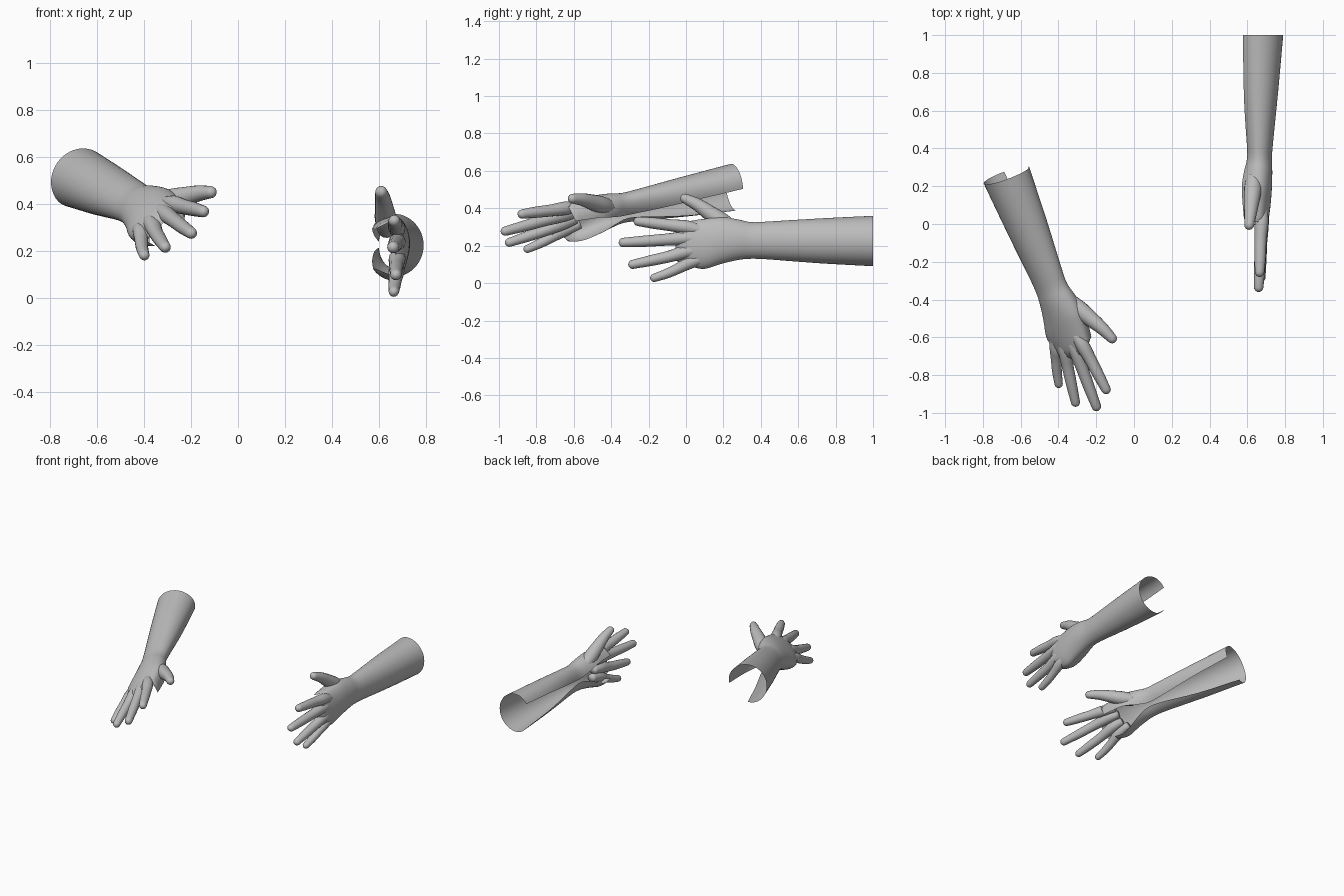
import bpy, bmesh, math
from mathutils import Vector, Matrix

if "Cube" in bpy.data.objects:
    bpy.data.objects.remove(bpy.data.objects["Cube"])

skin = bpy.data.materials.new("plain_grey")
skin.diffuse_color = (0.5, 0.5, 0.5, 1)
skin.use_nodes = True
skin.node_tree.nodes["Principled BSDF"].inputs["Base Color"].default_value = skin.diffuse_color


def smooth_path(points, steps):
    """Catmull-Rom interpolation of tuples of any length."""
    pts = [Vector(p) for p in points]
    pts = [pts[0] * 2 - pts[1]] + pts + [pts[-1] * 2 - pts[-2]]
    out = []
    for a, b, c, d in zip(pts, pts[1:], pts[2:], pts[3:]):
        for i in range(steps):
            t = i / steps
            out.append((b * 2 + (c - a) * t + (a * 2 - b * 5 + c * 4 - d) * t * t
                        + (b * 3 - a - c * 3 + d) * t ** 3) * 0.5)
    out.append(pts[-2])
    return out


def finish(bm, name, matrix, closed):
    bm.transform(matrix)
    if closed:
        bmesh.ops.recalc_face_normals(bm, faces=bm.faces)
    elif matrix.determinant() < 0:
        bmesh.ops.reverse_faces(bm, faces=bm.faces)
    mesh = bpy.data.meshes.new(name)
    bm.to_mesh(mesh)
    bm.free()
    mesh.materials.append(skin)
    for f in mesh.polygons:
        f.use_smooth = True
    obj = bpy.data.objects.new(name, mesh)
    bpy.context.collection.objects.link(obj)
    return obj


# Open sleeve: y, centre z, half height, back depth, palm depth, slit half-angle
SHELL = [
    (1.00, .005, .135, .130, .108, 40),
    (0.70, .006, .119, .103, .090, 29),
    (0.45, .008, .102, .078, .066, 12),
    (0.35, .008, .098, .070, .062, 8),
    (0.28, .012, .108, .072, .080, 16),
    (0.19, .008, .125, .070, .105, 32),
    (0.10, -.010, .134, .063, .110, 40),
    (0.03, -.010, .124, .054, .105, 42),
]
# Knuckle edge closing the back of the hand over the finger roots
KNUCKLES = [
    (0.01, -.008, .119, .051, .050, 88),
    (-.03, -.004, .110, .040, .030, 90),
    (-.055, .000, .098, .010, .010, 90),
]


def build_shell(name, matrix, segments=36):
    bm = bmesh.new()
    rings = []
    for y, cz, h, back, palm, slit in smooth_path(SHELL, 4) + [Vector(k) for k in KNUCKLES]:
        ring = []
        for i in range(segments + 1):
            ang = math.radians(slit + (360 - 2 * slit) * i / segments)
            c = math.cos(ang)
            ring.append(bm.verts.new((-c * (palm if c > 0 else back), y,
                                      cz + h * math.sin(ang))))
        rings.append(ring)
    for a, b in zip(rings, rings[1:]):
        for i in range(segments):
            bm.faces.new((a[i], b[i], b[i + 1], a[i + 1]))
    finish(bm, name, matrix, False)


# Digit paths: x, y, z, radius
DIGITS = {
    "thumb": [(-.025, .25, .070, .040), (-.030, .19, .110, .047), (-.036, .13, .152, .042),
              (-.043, .06, .200, .034), (-.050, -.005, .232, .026)],
    "index_finger": [(.022, .09, .060, .025), (.016, .01, .078, .036), (.010, -.08, .089, .032),
                     (.008, -.17, .100, .030), (.005, -.255, .110, .025)],
    "middle_finger": [(.022, .09, .015, .025), (.018, .01, .020, .036), (.012, -.11, .012, .032),
                      (.006, -.22, .004, .030), (.000, -.335, -.003, .025)],
    "ring_finger": [(.022, .09, -.040, .025), (.018, .01, -.050, .036), (.014, -.09, -.078, .031),
                    (.013, -.18, -.098, .029), (.012, -.285, -.120, .024)],
    "little_finger": [(.016, .12, -.080, .025), (.014, .03, -.106, .034), (.010, -.03, -.136, .029),
                      (.006, -.10, -.168, .026), (.003, -.170, -.192, .022)],
}


def build_digit(name, path, matrix, sides=16):
    bm = bmesh.new()
    pts = smooth_path(path, 4)
    centres = [Vector(p[:3]) for p in pts]
    radii = [p[3] for p in pts]
    # Rounded fingertip
    tip, r = centres[-1], radii[-1]
    forward = (centres[-1] - centres[-2]).normalized()
    for deg in (25, 50, 72, 85):
        centres.append(tip + forward * r * math.sin(math.radians(deg)))
        radii.append(r * math.cos(math.radians(deg)))
    rings = []
    for i, (c, rad) in enumerate(zip(centres, radii)):
        d = (centres[min(i + 1, len(centres) - 1)] - centres[max(i - 1, 0)]).normalized()
        u = Vector((1, 0, 0))
        u = (u - d * u.dot(d)).normalized()
        v = d.cross(u)
        rings.append([bm.verts.new(c + (u * math.cos(t) + v * math.sin(t)) * rad)
                      for t in (2 * math.pi * k / sides for k in range(sides))])
    for a, b in zip(rings, rings[1:]):
        for k in range(sides):
            n = (k + 1) % sides
            bm.faces.new((a[k], a[n], b[n], b[k]))
    bm.faces.new(rings[0])
    bm.faces.new(rings[-1])
    finish(bm, name, matrix, True)


# Pose of the level arm, and of the mirrored, turned arm
left_pose = Matrix.Translation((.66, 0, .22))
reach = Vector((.358, -.918, -.168)).normalized()
thumb_side = Vector((.734, .165, .66))
thumb_side = (thumb_side - reach * thumb_side.dot(reach)).normalized()
palm_side = thumb_side.cross(reach)
turn = Matrix((palm_side, -reach, thumb_side)).transposed().to_4x4()
right_pose = Matrix.Translation((-.317, -.658, .336)) @ turn @ Matrix.Scale(-1, 4, (1, 0, 0))

for side, pose in (("left", left_pose), ("right", right_pose)):
    build_shell(side + "_forearm_and_palm", pose)
    for digit, path in DIGITS.items():
        build_digit(side + "_" + digit, path, pose)
